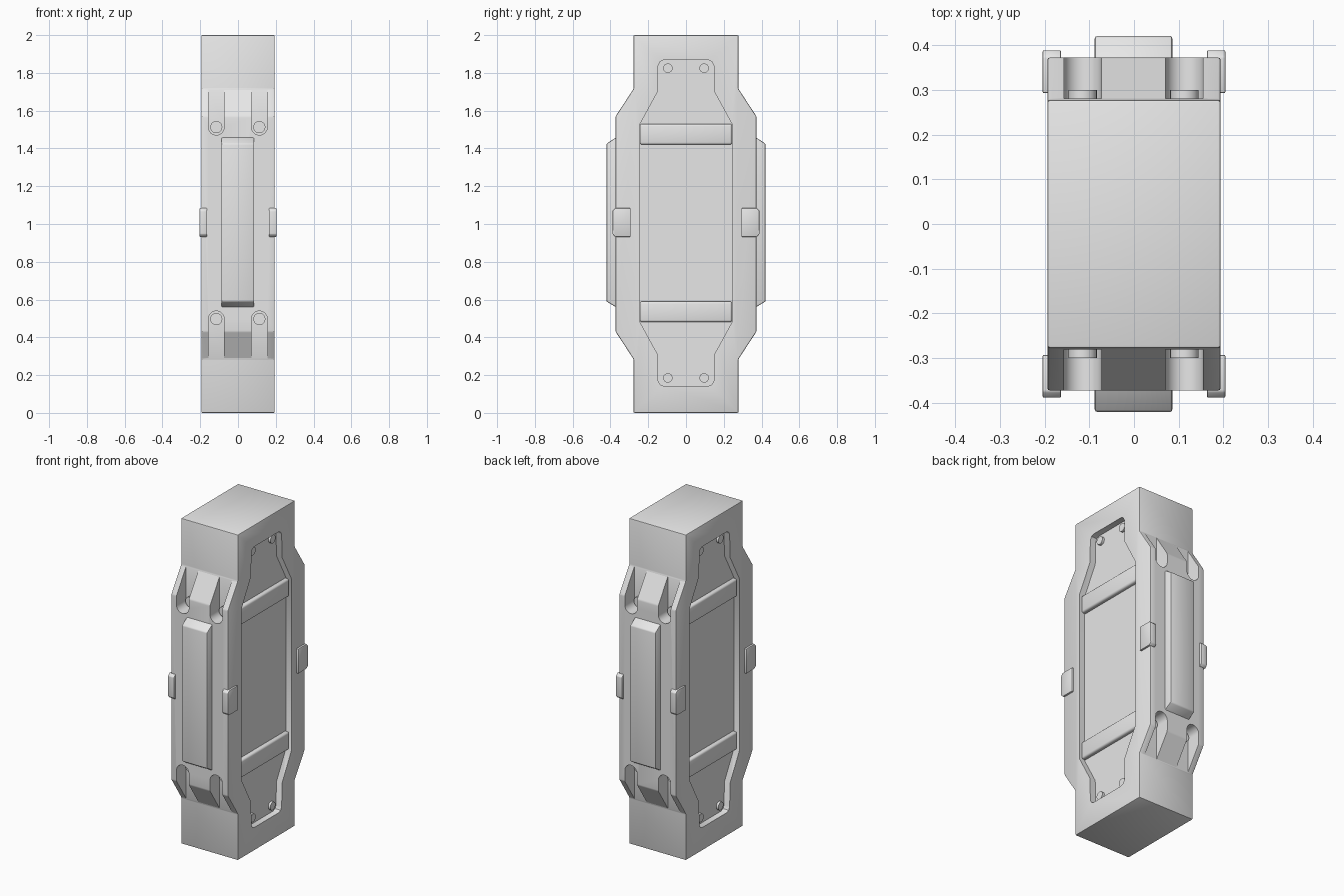
import bpy, bmesh, math
from mathutils import Vector

cube = bpy.data.objects.get("Cube")
if cube:
    bpy.data.objects.remove(cube, do_unlink=True)

MID = 1.005      # height about which details mirror
HALF_X = 0.194   # half thickness of the body
FLOOR_X = 0.156  # depth of the side recess floor
SLOT_Y = 0.281   # depth of the slot floor

grey = bpy.data.materials.new("light grey")
grey.use_nodes = True
grey.diffuse_color = (0.8, 0.8, 0.8, 1)
grey.node_tree.nodes["Principled BSDF"].inputs["Base Color"].default_value = (0.8, 0.8, 0.8, 1)


def activate(ob):
    bpy.ops.object.select_all(action='DESELECT')
    ob.select_set(True)
    bpy.context.view_layer.objects.active = ob


def prism(name, outline, axis, lo, hi, bevel=0, segments=2):
    """Extrude a 2D outline along x (points are y, z) or y (points are x, z)."""
    bm = bmesh.new()
    place = (lambda p: (lo, p[0], p[1])) if axis == 'x' else (lambda p: (p[0], lo, p[1]))
    face = bm.faces.new([bm.verts.new(place(p)) for p in outline])
    out = bmesh.ops.extrude_face_region(bm, geom=[face])
    shift = Vector((hi - lo, 0, 0) if axis == 'x' else (0, hi - lo, 0))
    bmesh.ops.translate(bm, vec=shift, verts=[g for g in out["geom"] if isinstance(g, bmesh.types.BMVert)])
    bmesh.ops.recalc_face_normals(bm, faces=bm.faces)
    if bevel:
        bmesh.ops.bevel(bm, geom=bm.edges[:], offset=bevel, segments=segments,
                        profile=0.5, affect='EDGES', clamp_overlap=True)
    mesh = bpy.data.meshes.new(name)
    bm.to_mesh(mesh)
    bm.free()
    mesh.materials.append(grey)
    ob = bpy.data.objects.new(name, mesh)
    bpy.context.collection.objects.link(ob)
    return ob


def smooth(ob):
    activate(ob)
    bpy.ops.object.shade_smooth_by_angle(angle=math.radians(32))


def four_way(quarter, mid):
    """Mirror a quarter outline, listed from the side up to the top, into a full ring."""
    upper = quarter + [(-a, b) for a, b in reversed(quarter)]
    return [(a, mid + b) for a, b in upper] + [(a, mid - b) for a, b in reversed(upper)]


def box_outline(a, b):
    return [(a[0], b[0]), (a[1], b[0]), (a[1], b[1]), (a[0], b[1])]


def span(sign, lo, hi):
    return sorted((sign * lo, sign * hi))


def cylinder(name, radius, start, end):
    start, end = Vector(start), Vector(end)
    d = end - start
    bpy.ops.mesh.primitive_cylinder_add(vertices=24, radius=radius, depth=d.length,
                                        location=(start + end) / 2,
                                        rotation=d.to_track_quat('Z', 'Y').to_euler())
    ob = bpy.context.object
    ob.name = name
    ob.data.materials.append(grey)
    smooth(ob)


# Main body
body = prism("body", four_way([(0.373, 0.57), (0.278, 0.715), (0.278, 1.0)], 1.0),
             'x', -HALF_X, HALF_X, 0.006)
cutters = []

# Side recesses with cross bars and corner bolts
recess = four_way([(0.243, 0.525), (0.15, 0.695), (0.147, 0.835), (0.137, 0.855), (0.118, 0.863)], MID)
for s, side in ((1, "left"), (-1, "right")):
    cutters.append(prism(side + "_recess_cutter", recess, 'x', *span(s, FLOOR_X, 0.3)))
    for t, level in ((1, "upper"), (-1, "lower")):
        z = sorted((MID + t * 0.415, MID + t * 0.525))
        bar = prism(f"{side}_{level}_cross_bar", box_outline(span(s, FLOOR_X - 0.03, FLOOR_X + 0.024), z),
                    'y', -0.244, 0.244, 0.012, 3)
        smooth(bar)
        for y in (-0.096, 0.096):
            end = "front" if y < 0 else "back"
            zc = MID + t * 0.82
            cylinder(f"{side}_{level}_{end}_bolt", 0.025,
                     (s * (FLOOR_X - 0.01), y, zc), (s * (FLOOR_X + 0.014), y, zc))

# Round-ended slots with pins on front and back
for f, face in ((-1, "front"), (1, "back")):
    for t, level in ((1, "upper"), (-1, "lower")):
        for x in (-0.115, 0.113):
            side = "left" if x > 0 else "right"
            zc = MID + t * 0.508
            arc = [(x + 0.042 * math.cos(a), zc - t * 0.042 * math.sin(a))
                   for a in (math.pi * i / 16 for i in range(17))]
            top = MID + t * 0.73
            slot = arc + [(x - 0.042, top), (x + 0.042, top)]
            cutters.append(prism(f"{face}_{level}_{side}_slot_cutter", slot, 'y', *span(f, SLOT_Y, 0.5)))
            cylinder(f"{face}_{level}_{side}_pin", 0.032,
                     (x, f * (SLOT_Y - 0.01), zc), (x, f * 0.3, zc))

# Cut the recesses and slots into the body
for cutter in cutters:
    cutter.hide_render = True
    activate(body)
    mod = body.modifiers.new("cut", 'BOOLEAN')
    mod.operation = 'DIFFERENCE'
    mod.solver = 'EXACT'
    mod.object = cutter
    bpy.ops.object.modifier_apply(modifier=mod.name)
    bpy.data.objects.remove(cutter, do_unlink=True)
smooth(body)

# Raised panels with sloped ends on front and back
for f, face in ((-1, "front"), (1, "back")):
    ends = [(f * 0.33, 0.535), (f * 0.33, 1.485), (f * 0.421, 1.425), (f * 0.421, 0.59)]
    smooth(prism(face + "_panel", ends, 'x', -0.088, 0.086, 0.006))

# Clips around the four vertical corners
for s, side in ((1, "left"), (-1, "right")):
    for f, face in ((-1, "front"), (1, "back")):
        y0, y1 = f * 0.293, f * 0.389
        outline = [(y0, 0.932), (y0, 1.084), (f * 0.375, 1.084), (y1, 1.07), (y1, 0.946), (f * 0.375, 0.932)]
        smooth(prism(f"{face}_{side}_clip", outline, 'x', *span(s, 0.163, 0.205), 0.004))
